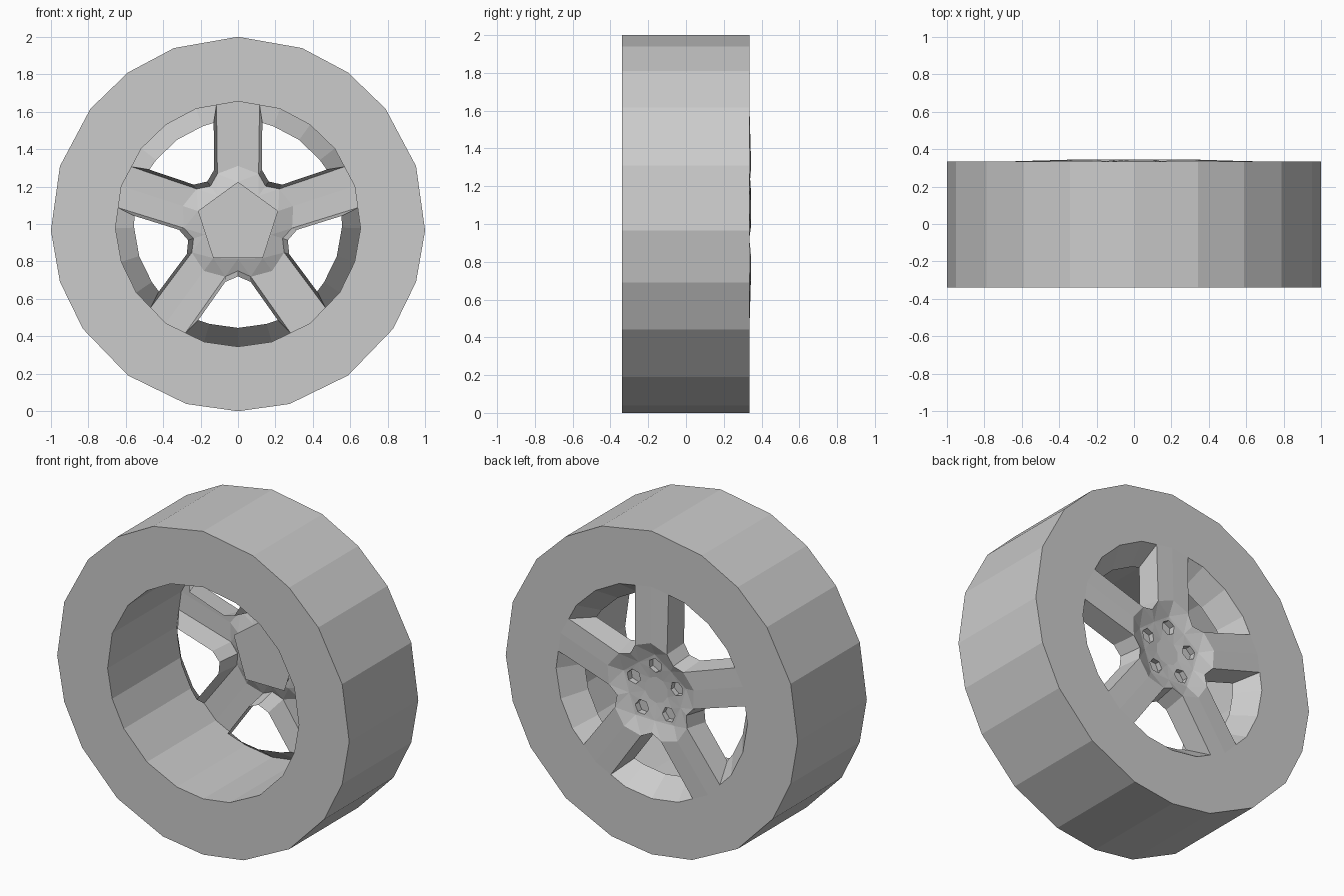
import bpy, bmesh
from math import sin, cos, radians

if "Cube" in bpy.data.objects:
    bpy.data.objects.remove(bpy.data.objects["Cube"])

AXLE_Z = 1.0


def polar(r, deg, y):
    """Point as (along spoke, across spoke, depth)."""
    return (r * cos(radians(deg)), r * sin(radians(deg)), y)


def place(p, turn, side=1):
    """Turn a spoke-space point around the axle."""
    u, v, y = p
    v *= side
    a = radians(turn)
    return (u * sin(a) + v * cos(a), y, AXLE_Z + u * cos(a) - v * sin(a))


def finish(name, bm, weld=True):
    if weld:
        bmesh.ops.remove_doubles(bm, verts=bm.verts, dist=0.0005)
    bmesh.ops.recalc_face_normals(bm, faces=bm.faces)
    me = bpy.data.meshes.new(name)
    bm.to_mesh(me)
    bm.free()
    ob = bpy.data.objects.new(name, me)
    bpy.context.collection.objects.link(ob)
    return ob


def five_fold(name, points, faces):
    """Mirror a half sector and repeat it five times."""
    bm = bmesh.new()
    for k in range(5):
        for side in (1, -1):
            vs = {n: bm.verts.new(place(p, 72 * k, side)) for n, p in points.items()}
            for f in faces:
                names = f.split()
                bm.faces.new([vs[n] for n in (names if side > 0 else names[::-1])])
    bmesh.ops.remove_doubles(bm, verts=bm.verts, dist=0.0005)
    return finish(name, bm, False)


# Tyre: rectangular ring with 20 slightly uneven sides
angles = [72 * k + a for k in range(5) for a in (0, 20, 36, 52)]
profile = [(1.0, -0.34), (1.0, 0.335), (0.655, 0.335), (0.655, -0.34)]
bm = bmesh.new()
loops = [[bm.verts.new(place((r, 0, y), a)) for r, y in profile] for a in angles]
for i, a in enumerate(loops):
    b = loops[(i + 1) % len(loops)]
    for j in range(4):
        k = (j + 1) % 4
        bm.faces.new((a[j], a[k], b[k], b[j]))
finish("tyre", bm)

# Spokes with flared side walls, joined to the sloping rim lip
spoke_pts = {
    "A": (0.655, 0, 0.335), "B": (0.635, 0.115, 0.335),
    "C": (0.268, 0.110, 0.343), "V": polar(0.25, 36, 0.335),
    "D": (0.31, 0, 0.345), "E": polar(0.225, 0, 0.305), "F": polar(0.185, 36, 0.305),
    "Bd": (0.540, 0.130, 0.20), "Cd": (0.29, 0.127, 0.20), "Vd": polar(0.28, 36, 0.20),
    "R20": polar(0.655, 20, 0.335), "R36": polar(0.655, 36, 0.335),
    "L20": polar(0.555, 20, 0.20), "L36": polar(0.555, 36, 0.20),
}
five_fold("spokes_and_lip", spoke_pts, [
    "A B C D", "D C E", "C F E", "C V F",
    "B Bd Cd C", "C Cd Vd V",
    "B R20 L20 Bd", "R20 R36 L36 L20",
])

# Dished hub with five six-sided bolt recesses
hub_pts = {
    "E": polar(0.225, 0, 0.305), "F": polar(0.185, 36, 0.305),
    "H0": (0.20, 0, 0.303), "H1": (0.178, 0.039, 0.302),
    "H2": (0.132, 0.039, 0.298), "H3": (0.110, 0, 0.296),
    "K0": (0.20, 0, 0.265), "K1": (0.178, 0.039, 0.265),
    "K2": (0.132, 0.039, 0.265), "K3": (0.110, 0, 0.265),
    "C0": polar(0.08, 0, 0.290), "C1": polar(0.08, 36, 0.290), "G": (0, 0, 0.290),
}
five_fold("hub", hub_pts, [
    "E F H1", "E H1 H0", "F H2 H1", "F C1 H2", "C1 C0 H3 H2", "G C0 C1",
    "H0 H1 K1 K0", "H1 H2 K2 K1", "H2 H3 K3 K2",
])

# Pentagonal backing plate closing the recesses
bm = bmesh.new()
bm.faces.new([bm.verts.new(place((0.225, 0, 0.264), 72 * k)) for k in range(5)])
finish("hub_plate", bm)
